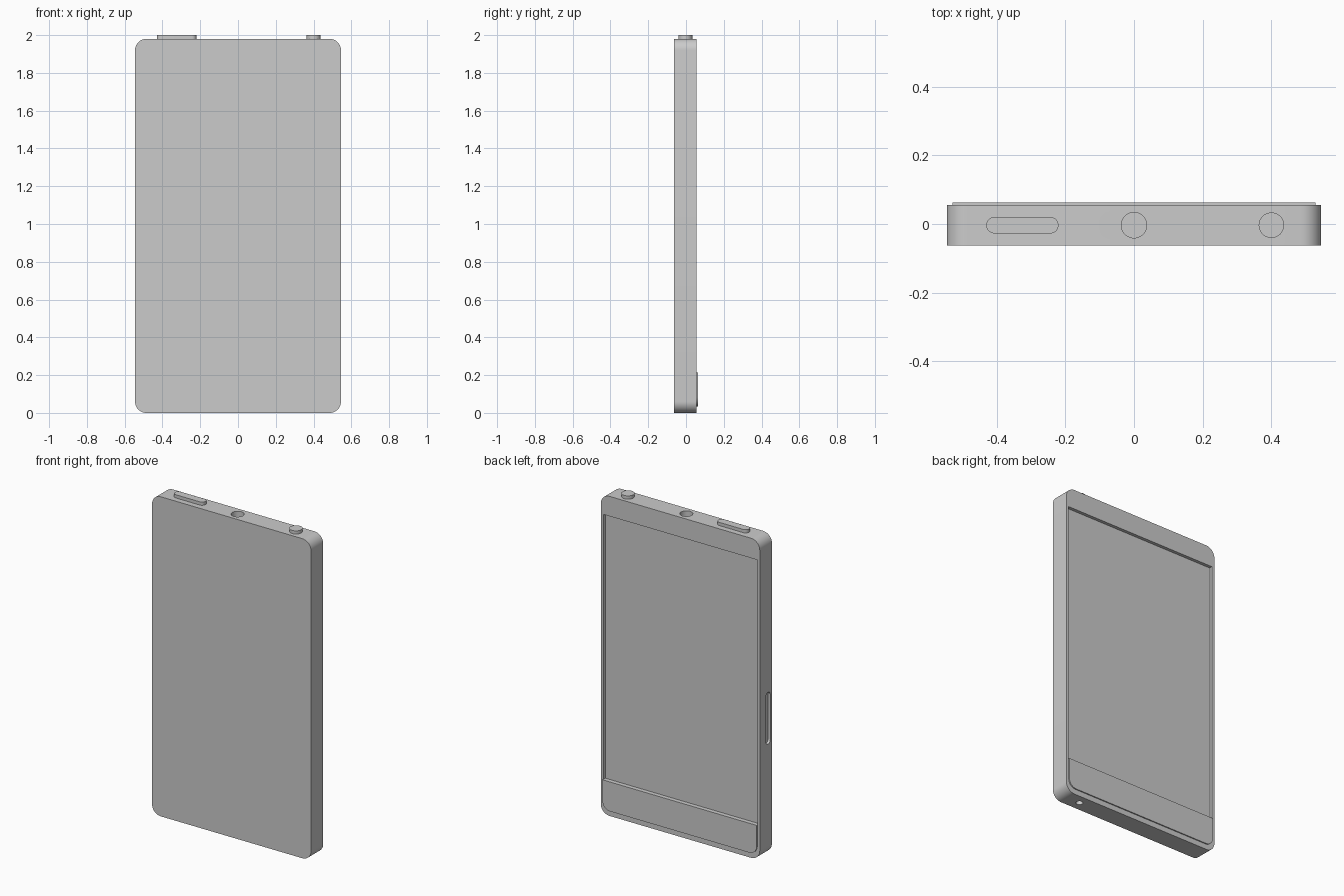
import bpy, bmesh, math
from mathutils import Vector

if "Cube" in bpy.data.objects:
    bpy.data.objects.remove(bpy.data.objects["Cube"])

grey = bpy.data.materials.new("plain grey")
grey.use_nodes = True
COLOUR = (0.6, 0.6, 0.6, 1)
grey.diffuse_color = COLOUR
grey.node_tree.nodes["Principled BSDF"].inputs["Base Color"].default_value = COLOUR

FRONT, BACK = -0.063, 0.056
MID = (FRONT + BACK) / 2
HALF, TOP, CORNER = 0.545, 1.98, 0.06


def rounded(u0, u1, v0, v1, low, high=None, steps=10):
    """Outline of a rectangle with rounded lower and upper corners."""
    high = low if high is None else high
    corners = [(u1, v1, high, 0), (u0, v1, high, 90), (u0, v0, low, 180), (u1, v0, low, 270)]
    pts = []
    for u, v, r, start in corners:
        if r == 0:
            pts.append((u, v))
            continue
        cu = u - r if u == u1 else u + r
        cv = v - r if v == v1 else v + r
        for i in range(steps + 1):
            a = math.radians(start + 90 * i / steps)
            p = (cu + r * math.cos(a), cv + r * math.sin(a))
            if not pts or math.dist(p, pts[-1]) > 1e-5:
                pts.append(p)
    if math.dist(pts[0], pts[-1]) < 1e-5:
        pts.pop()
    return pts


def circle(u, v, r):
    return rounded(u - r, u + r, v - r, v + r, r)


def prism(name, outline, axis, lo, hi):
    """Extrude an outline along an axis from lo to hi."""
    place = {"x": lambda u, v, d: (d, u, v),
             "y": lambda u, v, d: (u, d, v),
             "z": lambda u, v, d: (u, v, d)}[axis]
    bm = bmesh.new()
    face = bm.faces.new([bm.verts.new(place(u, v, lo)) for u, v in outline])
    grown = bmesh.ops.extrude_face_region(bm, geom=[face])["geom"]
    shift = Vector(place(0, 0, hi - lo))
    bmesh.ops.translate(bm, vec=shift, verts=[g for g in grown if isinstance(g, bmesh.types.BMVert)])
    bmesh.ops.recalc_face_normals(bm, faces=bm.faces)
    mesh = bpy.data.meshes.new(name)
    bm.to_mesh(mesh)
    bm.free()
    mesh.materials.append(grey)
    ob = bpy.data.objects.new(name, mesh)
    bpy.context.collection.objects.link(ob)
    return ob


def activate(ob):
    bpy.ops.object.select_all(action="DESELECT")
    ob.select_set(True)
    bpy.context.view_layer.objects.active = ob


# Slab body with rounded corners
body = prism("body", rounded(-HALF, HALF, 0, TOP, CORNER), "y", FRONT, BACK)

# Recesses: screen, top socket, side slot, bottom pinhole
cutters = [
    prism("screen_cutter", rounded(-0.528, 0.528, 0.2, 1.857, 0), "y", BACK - 0.02, BACK + 0.1),
    prism("socket_cutter", circle(0, MID, 0.037), "z", TOP - 0.1, TOP + 0.1),
    prism("slot_cutter", rounded(-0.047, -0.003, 0.69, 1.01, 0.022), "x", -HALF - 0.1, -HALF + 0.015),
    prism("pinhole_cutter", circle(0.4, MID, 0.02), "z", -0.1, 0.06),
]
for cutter in cutters:
    cutter.hide_render = True
    mod = body.modifiers.new(cutter.name, "BOOLEAN")
    mod.operation, mod.solver, mod.object = "DIFFERENCE", "EXACT", cutter
    activate(body)
    bpy.ops.object.modifier_apply(modifier=mod.name)
    bpy.data.objects.remove(cutter)

# Raised panel under the screen
panel = prism("lower_panel", rounded(-0.528, 0.528, 0.033, 0.215, 0.05, 0), "y", BACK - 0.03, 0.063)

# Buttons on the top edge
long_button = prism("long_button", rounded(-0.43, -0.22, MID - 0.024, MID + 0.024, 0.024), "z", TOP - 0.01, 2)
round_button = prism("round_button", circle(0.4, MID, 0.037), "z", TOP - 0.01, 2)

for part in (body, panel, long_button, round_button):
    activate(part)
    bpy.ops.object.shade_smooth_by_angle(angle=math.radians(30))
